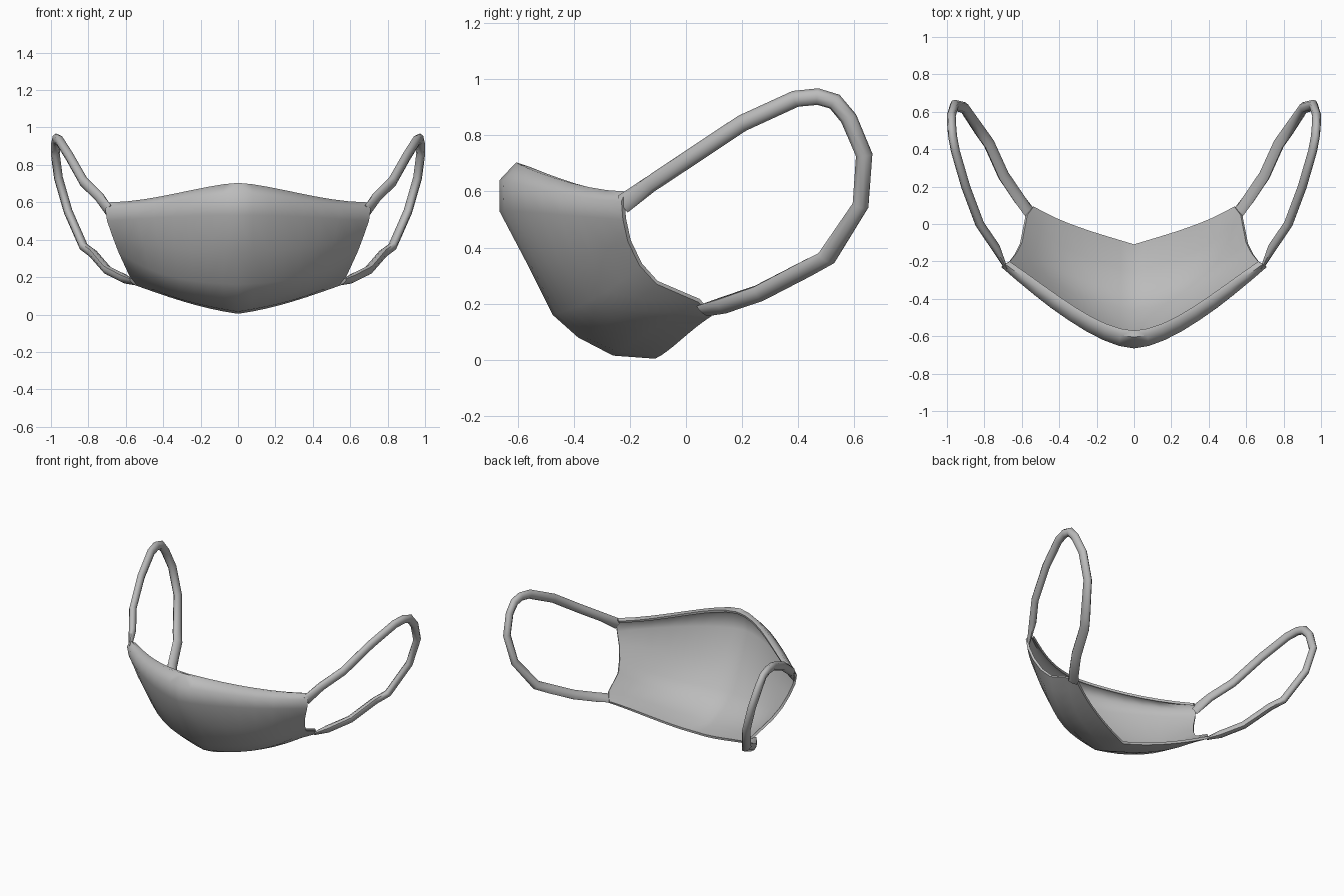
import bpy, bmesh, math
from mathutils import Vector

cube = bpy.data.objects.get("Cube")
if cube:
    bpy.data.objects.remove(cube, do_unlink=True)

grey = bpy.data.materials.new("soft grey")
grey.use_nodes = True
colour = (0.5, 0.5, 0.5, 1)
grey.diffuse_color = colour
grey.node_tree.nodes["Principled BSDF"].inputs["Base Color"].default_value = colour


def finish(name, bm, thickness=0):
    """Turn half a part into a mirrored, smooth object."""
    mesh = bpy.data.meshes.new(name)
    bm.to_mesh(mesh)
    bm.free()
    mesh.materials.append(grey)
    ob = bpy.data.objects.new(name, mesh)
    bpy.context.collection.objects.link(ob)
    bpy.ops.object.select_all(action='DESELECT')
    bpy.context.view_layer.objects.active = ob
    ob.select_set(True)
    ob.modifiers.new("Mirror", 'MIRROR')
    if thickness:
        solid = ob.modifiers.new("Solidify", 'SOLIDIFY')
        solid.thickness = thickness
        solid.offset = -1
    for mod in list(ob.modifiers):
        bpy.ops.object.modifier_apply(modifier=mod.name)
    bpy.ops.object.shade_smooth_by_angle(angle=math.radians(60))
    return ob


def bridge(bm, rings, closed):
    """Join neighbouring rows of vertices with quads."""
    for a, b in zip(rings, rings[1:]):
        n = len(a)
        for i in range(n if closed else n - 1):
            j = (i + 1) % n
            bm.faces.new((a[i], a[j], b[j], b[i]))


def blend(s, knots, points):
    """Smooth curve through points placed at the given knots."""
    total = Vector((0, 0, 0))
    for k, p in zip(knots, points):
        weight = math.prod((s - other) / (k - other) for other in knots if other != k)
        total += Vector(p) * weight
    return total


# Mask shell: profiles from the curled rim down to the chin, centre to side edge
centre = [(0, -.57, .692), (0, -.605, .704), (0, -.665, .64), (0, -.665, .53), (0, -.565, .34),
          (0, -.475, .16), (0, -.385, .08), (0, -.26, .015), (0, -.11, .004)]
near = [(.12, -.545, .683), (.12, -.58, .69), (.13, -.635, .635), (.13, -.63, .53),
        (.13, -.54, .34), (.13, -.45, .168), (.12, -.355, .087), (.12, -.225, .036),
        (.12, -.075, .025)]
middle = [(.345, -.425, .638), (.36, -.45, .642), (.39, -.487, .60), (.39, -.487, .52),
          (.37, -.433, .36), (.35, -.363, .2), (.34, -.28, .128), (.33, -.15, .088),
          (.32, -.01, .078)]
edge = [(.665, -.20, .59), (.688, -.215, .60), (.71, -.23, .565), (.70, -.225, .50),
        (.672, -.207, .42), (.64, -.165, .335), (.61, -.105, .27), (.58, .045, .205),
        (.545, .09, .155)]
knots = (0, .2, .55, 1)
bm = bmesh.new()
columns = []
for k in range(9):
    columns.append([bm.verts.new(blend(k / 8, knots, row))
                    for row in zip(centre, near, middle, edge)])
bridge(bm, columns, False)
finish("mask_shell", bm, 0.016)

# Ear loops: a flattened band that continues the shell and twists along its path
path = [Vector(p) for p in (
    (.69, -.225, .555), (.74, -.125, .627), (.825, 0, .71), (.90, .2, .843),
    (.955, .39, .93), (.970, .47, .938), (.975, .53, .92), (.977, .58, .86),
    (.96, .635, .73), (.908, .622, .55), (.825, .5, .362), (.775, .43, .325),
    (.698, .26, .237), (.61, .13, .193), (.557, .06, .174))]
upper, back, lower = Vector((.85, -.5, 0)), Vector((.95, .2, -.2)), Vector((.6, 0, -.75))
bm = bmesh.new()
rings = []
last = len(path) - 1
for i, p in enumerate(path):
    tangent = (path[min(i + 1, last)] - path[max(i - 1, 0)]).normalized()
    f = 2 * i / last
    facing = upper.lerp(back, f) if f < 1 else back.lerp(lower, f - 1)
    wide = tangent.cross(facing).normalized()
    thin = wide.cross(tangent)
    half_width = 0.03 if 0 < i < 10 else 0.036
    half_depth = 0.01 if i in (0, last) else 0.024
    ring = []
    for k in range(8):
        a = math.tau * k / 8
        ring.append(bm.verts.new(p + wide * math.cos(a) * half_width
                                 + thin * math.sin(a) * half_depth))
    rings.append(ring)
bridge(bm, rings, True)
bm.faces.new(rings[0])
bm.faces.new(rings[-1])
bmesh.ops.recalc_face_normals(bm, faces=bm.faces)
finish("ear_loops", bm)
